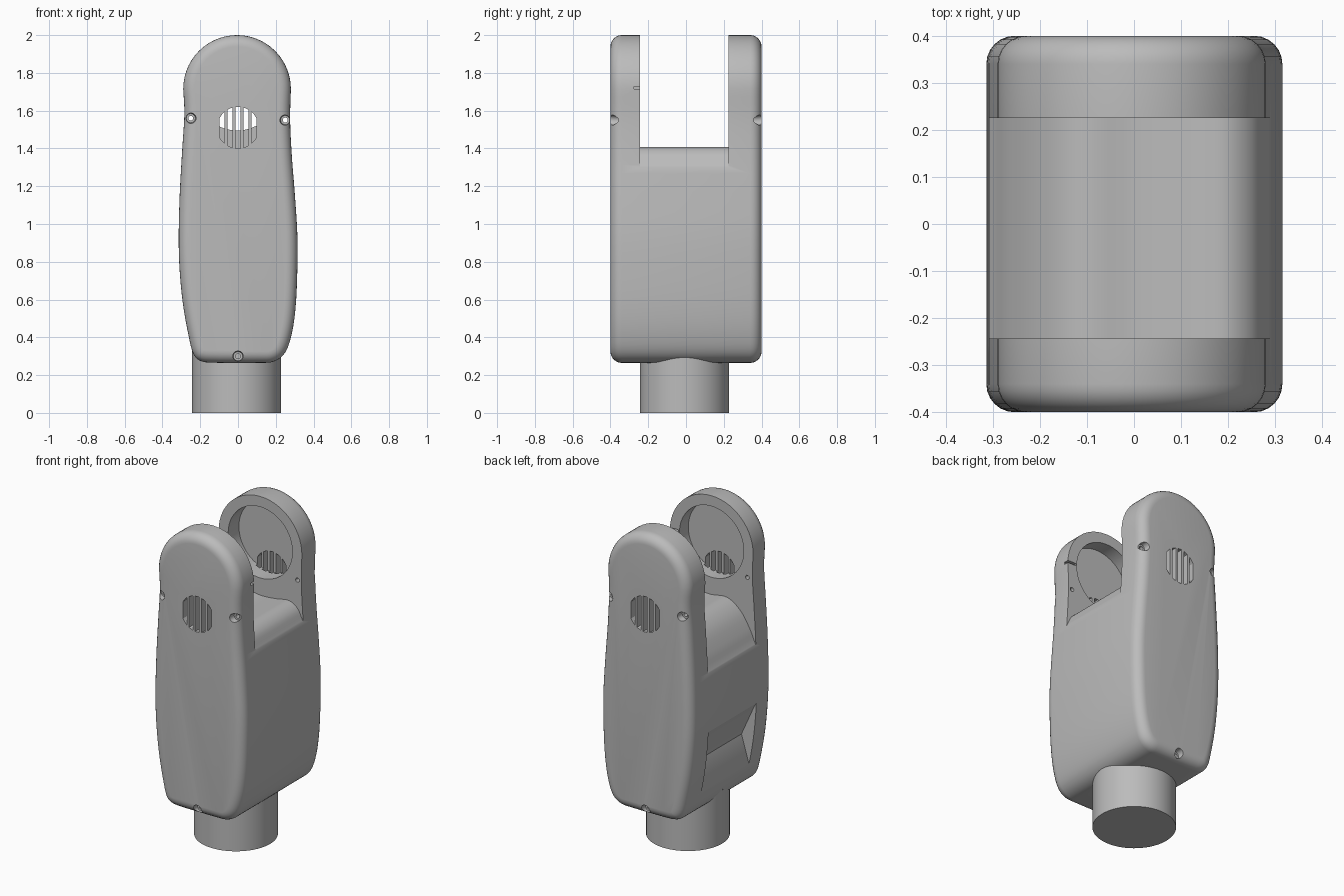
import bpy, bmesh
from math import pi, sin, cos, sqrt
from mathutils import Matrix, Vector

cube = bpy.data.objects.get("Cube")
if cube:
    bpy.data.objects.remove(cube)

grey = bpy.data.materials.new("plain_grey")
grey.use_nodes = True
grey.diffuse_color = (0.5, 0.5, 0.5, 1)
grey.node_tree.nodes["Principled BSDF"].inputs["Base Color"].default_value = (0.5, 0.5, 0.5, 1)


def make(name, bm):
    bmesh.ops.recalc_face_normals(bm, faces=bm.faces)
    mesh = bpy.data.meshes.new(name)
    bm.to_mesh(mesh)
    bm.free()
    mesh.materials.append(grey)
    obj = bpy.data.objects.new(name, mesh)
    bpy.context.scene.collection.objects.link(obj)
    return obj


def prism(name, outline, y0, y1, bevel=0):
    """Extrude an (x, z) outline from y0 to y1, rounding both rims."""
    bm = bmesh.new()
    face = bm.faces.new([bm.verts.new((x, y0, z)) for x, z in outline])
    new = bmesh.ops.extrude_face_region(bm, geom=[face])["geom"]
    for v in new:
        if isinstance(v, bmesh.types.BMVert):
            v.co.y = y1
    bmesh.ops.recalc_face_normals(bm, faces=bm.faces)
    if bevel:
        rims = [e for e in bm.edges if abs(e.verts[0].co.y - e.verts[1].co.y) < 1e-5]
        bmesh.ops.bevel(bm, geom=rims, offset=bevel, segments=6, profile=0.5,
                        affect="EDGES", clamp_overlap=False)
    return make(name, bm)


def cone(name, start, end, r0, r1, sides=32):
    bm = bmesh.new()
    a, b = Vector(start), Vector(end)
    turn = (b - a).to_track_quat("Z", "Y").to_matrix().to_4x4()
    bmesh.ops.create_cone(bm, cap_ends=True, segments=sides, radius1=r0, radius2=r1,
                          depth=(b - a).length, matrix=Matrix.Translation((a + b) / 2) @ turn)
    return make(name, bm)


def smooth_path(points, steps=4):
    """Catmull-Rom curve through the points."""
    p = [Vector(q) for q in points]
    p = [2 * p[0] - p[1]] + p + [2 * p[-1] - p[-2]]
    out = []
    for a, b, c, d in zip(p, p[1:], p[2:], p[3:]):
        for i in range(steps):
            t = i / steps
            out.append(0.5 * (2 * b + (c - a) * t + (2 * a - 5 * b + 4 * c - d) * t * t
                              + (3 * b - a - 3 * c + d) * t ** 3))
    return out + [p[-2]]


# Housing: waisted outline with a round head
head_z, head_r = 1.715, 0.285
right = [(-0.1, 0.265), (0.1, 0.265), (0.19, 0.272), (0.25, 0.32), (0.285, 0.42), (0.305, 0.56),
         (0.314, 0.75), (0.314, 0.95), (0.3, 1.17), (0.285, 1.36), (0.276, 1.55), (0.28, head_z)]
left = [(-0.29, head_z), (-0.284, 1.58), (-0.295, 1.4), (-0.308, 1.17), (-0.314, 0.95), (-0.31, 0.77),
        (-0.292, 0.58), (-0.262, 0.41), (-0.235, 0.31), (-0.19, 0.272), (-0.1, 0.265)]
arc = [(-0.005 + head_r * cos(pi * i / 28), head_z + head_r * sin(pi * i / 28)) for i in range(1, 28)]
housing = prism("housing", smooth_path(right) + arc + smooth_path(left)[:-1], -0.4, 0.4, 0.06)

cutters = []
inner = {-1: -0.243, 1: 0.225}

# Gap between the two arms, with a softly curved floor
floor = smooth_path([(-0.33, 1.12), (-0.297, 1.18), (-0.265, 1.25), (-0.2, 1.345), (-0.11, 1.4), (0, 1.388),
                     (0.1, 1.395), (0.19, 1.408), (0.25, 1.375), (0.285, 1.31), (0.33, 1.22)])
cutters.append(prism("gap_cutter", floor + [(0.5, 2.2), (-0.5, 2.2)], inner[-1], inner[1]))

# Wedge-shaped notch on one side
cutters.append(prism("notch_cutter", [(-0.42, 0.97), (-0.298, 0.775), (-0.21, 0.58), (-0.27, 0.38),
                                      (-0.33, 0.18), (-0.42, 0.18)], inner[-1], inner[1]))

for side, face_y in inner.items():
    # Round pocket inside each arm
    cutters.append(cone("pocket_cutter", (-0.005, face_y - side * 0.02, head_z),
                        (-0.005, side * 0.33, head_z), 0.22, 0.22, 64))
    # Grille slots filling a circle
    for i in range(-2, 3):
        x = i * 0.042
        ends = [(x + dx, sqrt(0.11 ** 2 - (x + dx) ** 2)) for dx in (-0.013, 0, 0.013)]
        outline = [(a, 1.51 + h) for a, h in ends] + [(a, 1.51 - h) for a, h in reversed(ends)]
        cutters.append(prism("slot_cutter", outline, *sorted((side * 0.45, side * 0.315))))
    # Countersunk screw holes; the upper pair go right through
    for x, z in ((-0.25, 1.56), (0.25, 1.55), (0, 0.3)):
        cutters.append(cone("sink_cutter", (x, side * 0.42, z), (x, side * 0.36, z), 0.03, 0.024))
        depth = 0.2 if z > 1 else 0.32
        cutters.append(cone("screw_cutter", (x, side * 0.41, z), (x, side * depth, z), 0.013, 0.013, 20))

# Pin hole low on the notched side and a tiny slit on one arm
cutters.append(cone("pin_cutter", (-0.3, 0, 0.33), (-0.2, 0, 0.33), 0.012, 0.012, 16))
cutters.append(prism("slit_cutter", [(0.22, 1.714), (0.35, 1.714), (0.35, 1.728), (0.22, 1.728)], -0.275, -0.235))

# Cut the housing, then drop the cutters
for c in cutters:
    c.hide_render = True
    mod = housing.modifiers.new(c.name, "BOOLEAN")
    mod.operation, mod.solver, mod.object = "DIFFERENCE", "EXACT", c
bpy.context.view_layer.update()
result = bpy.data.meshes.new_from_object(housing.evaluated_get(bpy.context.evaluated_depsgraph_get()))
housing.modifiers.clear()
housing.data = result
for c in cutters:
    bpy.data.objects.remove(c)

# Round stem
stem = cone("stem", (-0.008, -0.008, 0), (-0.008, -0.008, 0.35), 0.235, 0.235, 64)

for obj in (housing, stem):
    bpy.ops.object.select_all(action="DESELECT")
    obj.select_set(True)
    bpy.context.view_layer.objects.active = obj
    bpy.ops.object.shade_smooth_by_angle(angle=0.5)
